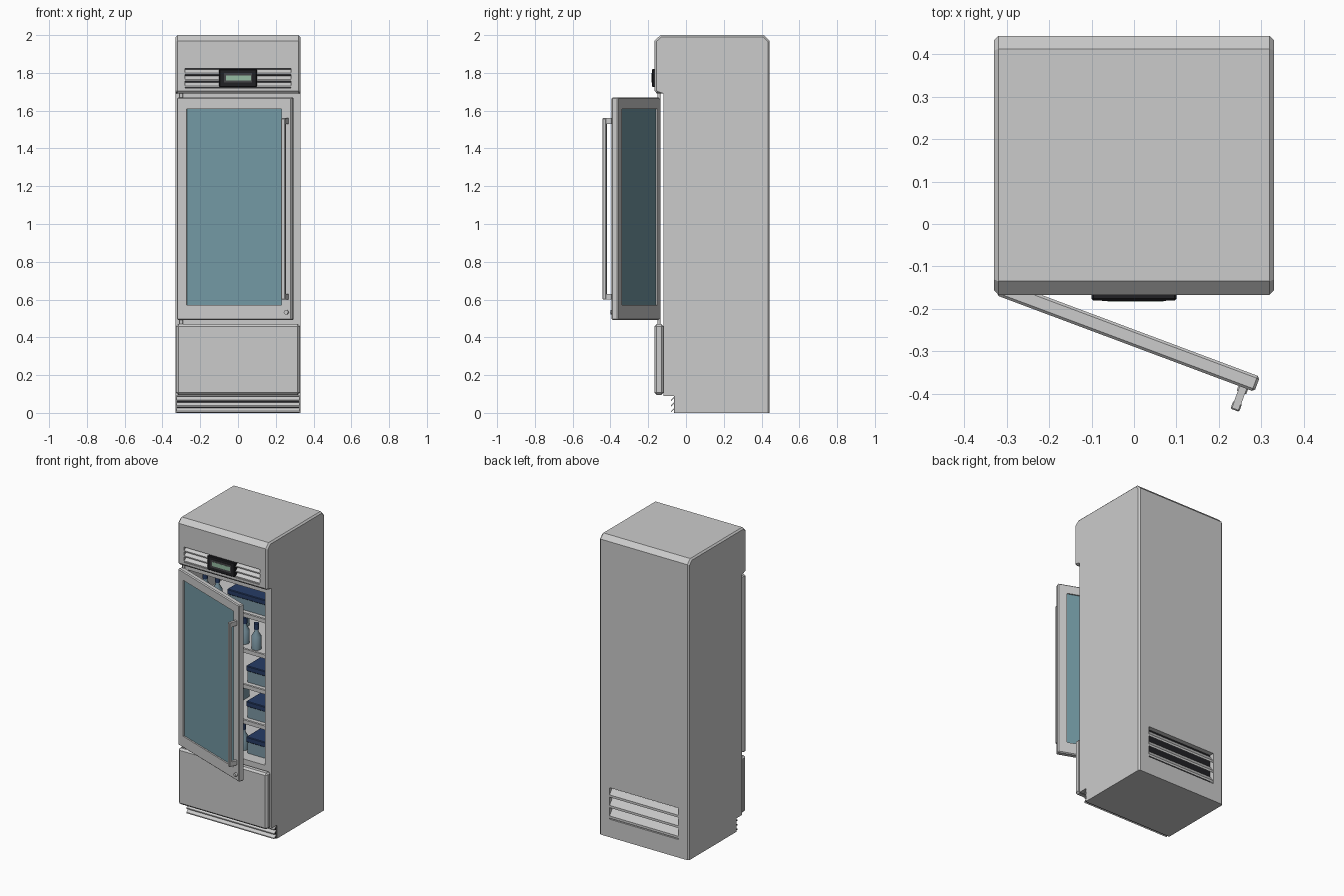
import bpy, bmesh, math
from mathutils import Matrix, Vector

if "Cube" in bpy.data.objects:
    bpy.data.objects.remove(bpy.data.objects["Cube"])


def material(name, rgb):
    m = bpy.data.materials.new(name)
    m.diffuse_color = (*rgb, 1)
    m.use_nodes = True
    m.node_tree.nodes["Principled BSDF"].inputs["Base Color"].default_value = m.diffuse_color
    return m


DARK = material("dark", (0.015, 0.015, 0.018))
TRIM = material("dark_trim", (0.06, 0.06, 0.065))
GLASS = material("glass", (0.17, 0.32, 0.37))
SCREEN = material("screen", (0.3, 0.5, 0.36))
NAVY = material("navy", (0.02, 0.045, 0.13))
PALE = material("pale_blue", (0.2, 0.31, 0.37))
STEEL = material("light_steel", (0.6, 0.6, 0.6))


def finish(name, bm, mat=None, M=Matrix()):
    bmesh.ops.recalc_face_normals(bm, faces=bm.faces)
    me = bpy.data.meshes.new(name)
    bm.to_mesh(me)
    bm.free()
    ob = bpy.data.objects.new(name, me)
    bpy.context.collection.objects.link(ob)
    ob.matrix_world = M
    if mat:
        me.materials.append(mat)
    return ob


def add_box(bm, lo, hi):
    lo, hi = Vector(lo), Vector(hi)
    size = hi - lo
    bmesh.ops.create_cube(bm, size=1, matrix=Matrix.Translation((lo + hi) / 2) @ Matrix.Diagonal((*size, 1)))


def box(name, lo, hi, mat=None, bevel=0, M=Matrix()):
    bm = bmesh.new()
    add_box(bm, lo, hi)
    if bevel:
        bmesh.ops.bevel(bm, geom=bm.edges[:], offset=bevel, segments=1, affect='EDGES')
    return finish(name, bm, mat, M)


def add_prism(bm, profile, half):
    """Extrude a (y, z) profile across x."""
    face = bm.faces.new([bm.verts.new((-half, y, z)) for y, z in profile])
    ext = bmesh.ops.extrude_face_region(bm, geom=[face])
    moved = [v for v in ext["geom"] if isinstance(v, bmesh.types.BMVert)]
    bmesh.ops.translate(bm, verts=moved, vec=(2 * half, 0, 0))


def cut(ob, boxes, M=Matrix()):
    bm = bmesh.new()
    for lo, hi in boxes:
        add_box(bm, lo, hi)
    cutter = finish(ob.name + "_cutter", bm, None, M)
    cutter.hide_render = True
    cutter.display_type = 'WIRE'
    mod = ob.modifiers.new("openings", 'BOOLEAN')
    mod.operation = 'DIFFERENCE'
    mod.solver = 'EXACT'
    mod.object = cutter


def louvres(name, half, y_out, y_in, z0, z1, n):
    bm = bmesh.new()
    p = (z1 - z0) / n
    for i in range(n):
        z = z0 + i * p
        add_prism(bm, [(y_out, z + .08 * p), (y_out, z + .3 * p), (y_in, z + .85 * p), (y_in, z + .63 * p)], half)
    return finish(name, bm, STEEL)


def lathe(name, profile, at, mat, sides=16):
    bm = bmesh.new()
    rings = [[bm.verts.new((at[0] + r * math.cos(2 * math.pi * k / sides),
                            at[1] + r * math.sin(2 * math.pi * k / sides), at[2] + z))
              for k in range(sides)] for r, z in profile]
    for a, b in zip(rings, rings[1:]):
        for k in range(sides):
            bm.faces.new((a[k], a[(k + 1) % sides], b[(k + 1) % sides], b[k]))
    bm.faces.new(rings[0])
    bm.faces.new(rings[-1])
    ob = finish(name, bm, mat)
    for f in ob.data.polygons:
        f.use_smooth = len(f.vertices) == 4
    return ob


# Cabinet: side profile with chamfered top, overhanging header and toe recess
bm = bmesh.new()
add_prism(bm, [(-.06, 0), (.443, 0), (.443, 1.97), (.413, 2), (-.135, 2), (-.167, 1.97),
               (-.167, 1.705), (-.155, 1.692), (-.12, 1.692), (-.12, .09), (-.06, .09)], .33)
rim = [e for e in bm.edges if abs(e.verts[0].co.x - e.verts[1].co.x) < 1e-5
       and min(v.co.z for v in e.verts) + max(v.co.z for v in e.verts) > 1.9]
bmesh.ops.bevel(bm, geom=rim, offset=.01, segments=1, affect='EDGES')
cabinet = finish("cabinet", bm)
cut(cabinet, [((-.285, -.2, .5), (.285, .38, 1.65)),
              ((-.28, -.2, 1.72), (.28, -.14, 1.822)),
              ((-.255, .41, .12), (.255, .5, .33))])

# Ventilation grilles: header, toe and back
box("header_vent_backing", (-.28, -.142, 1.72), (.28, -.138, 1.822), DARK)
louvres("header_vent_slats", .28, -.167, -.143, 1.72, 1.822, 3)
box("toe_vent_backing", (-.325, -.063, .0), (.325, -.059, .09), DARK)
louvres("toe_vent_slats", .325, -.08, -.063, .0, .09, 3)
box("back_vent_backing", (-.255, .408, .12), (.255, .412, .33), DARK)
louvres("back_vent_slats", .255, .441, .412, .12, .33, 3)

# Control display
box("display_housing", (-.1, -.18, 1.725), (.1, -.14, 1.82), DARK, .004)
box("display_bezel", (-.075, -.182, 1.748), (.075, -.175, 1.8), TRIM)
box("display_screen", (-.063, -.183, 1.76), (.07, -.178, 1.787), SCREEN)

# Lower drawer front
box("drawer_front", (-.328, -.167, .095), (.328, -.119, .47), None, .012)

# Shelves with front trims and side rails
levels = [.5 + .237 * i for i in range(5)]
for i, z in enumerate(levels):
    if i:
        box(f"shelf_{i}", (-.284, -.07, z - .012), (.284, .375, z), STEEL)
        box(f"shelf_trim_{i}", (-.284, -.085, z - .022), (.284, -.07, z + .004))
        for s in (-1, 1):
            box(f"shelf_rail_{i}", (s * .279 - .006, -.07, z - .03), (s * .279 + .006, .375, z - .012))


def food_box(x0, x1, z, y0=-.045, y1=.22):
    box("food_box", (x0 + .006, y0 + .006, z), (x1 - .006, y1 - .006, z + .08), PALE)
    box("food_box_lid", (x0, y0, z + .075), (x1, y1, z + .11), NAVY, .004)


def bottle(x, y, z):
    lathe("bottle", [(.03, 0), (.03, .085), (.013, .115), (.013, .135)], (x, y, z), PALE)
    lathe("bottle_cap", [(.016, .13), (.016, .17)], (x, y, z), NAVY)


# Contents
for i in range(3):
    food_box(.09, .265, levels[i])
food_box(-.05, .265, levels[4])
food_box(-.25, -.06, levels[1])
food_box(-.25, -.06, levels[3])
for x, y, i in ((.157, -.03, 3), (.05, 0, 3), (.04, 0, 0), (-.06, 0, 0), (-.16, 0, 0),
                (-.2, -.03, 2), (-.1, -.03, 2), (-.22, -.03, 4), (-.13, -.03, 4)):
    bottle(x, y, levels[i])

# Door, ajar about its left edge (local x along door, -y outward)
M = Matrix.Translation((-.325, -.168, 0)) @ Matrix.Rotation(math.radians(-20.5), 4, 'Z')
door = box("door_frame", (0, 0, .492), (.65, .038, 1.67), None, .006, M)
cut(door, [((.055, -.1, .57), (.593, .1, 1.61))], M)
box("door_glass", (.054, .01, .569), (.594, .03, 1.611), GLASS, 0, M)

# Handle and lock
box("handle_bar", (.611, -.057, .6), (.633, -.037, 1.56), None, .003, M)
for z in (.6, 1.53):
    box("handle_bracket", (.613, -.04, z), (.631, .002, z + .03), None, 0, M)
bm = bmesh.new()
bmesh.ops.create_cone(bm, cap_ends=True, segments=16, radius1=.012, radius2=.012, depth=.014,
                      matrix=Matrix.Translation((.622, -.005, .533)) @ Matrix.Rotation(math.pi / 2, 4, 'X'))
finish("door_lock", bm, None, M)

# Hinge pins
for z in (.465, 1.66):
    lathe("hinge_pin", [(.009, 0), (.009, .035)], (-.3, -.143, z), None, 12)
